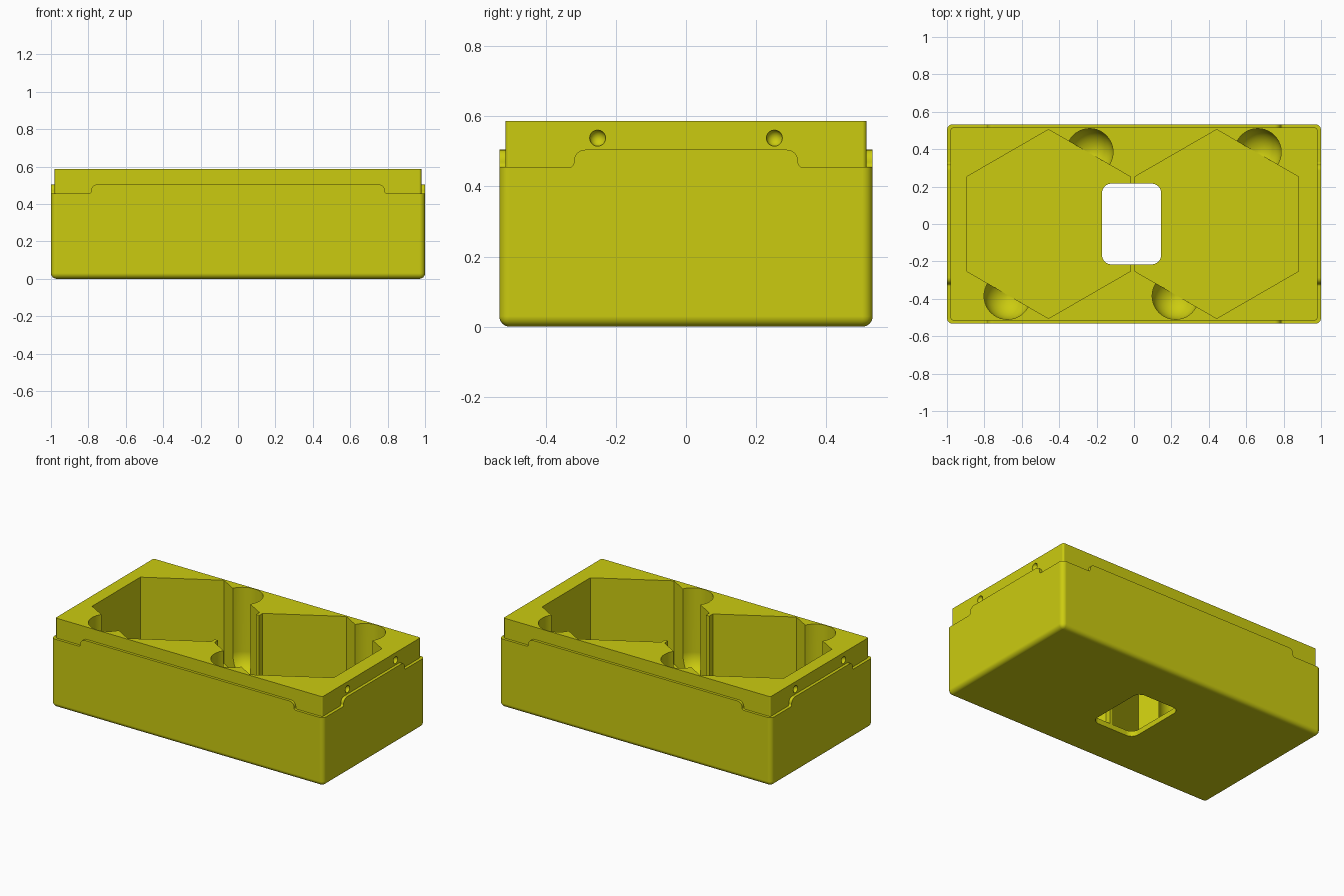
import bpy, bmesh, math
from mathutils import Vector

if "Cube" in bpy.data.objects:
    bpy.data.objects.remove(bpy.data.objects["Cube"])

HX, HY = 1.0, 0.5325            # outer half sizes
LX, LY = 0.98, 0.515            # lip half sizes
LEDGE, TAB, TOP, FLOOR = 0.455, 0.505, 0.587, 0.035

plastic = bpy.data.materials.new("yellow plastic")
plastic.use_nodes = True
colour = (0.60, 0.60, 0.005, 1)
plastic.diffuse_color = colour
plastic.node_tree.nodes["Principled BSDF"].inputs["Base Color"].default_value = colour


def make(name, bm, loc=(0, 0, 0)):
    bmesh.ops.recalc_face_normals(bm, faces=bm.faces)
    mesh = bpy.data.meshes.new(name)
    bm.to_mesh(mesh)
    bm.free()
    mesh.materials.append(plastic)
    ob = bpy.data.objects.new(name, mesh)
    ob.location = loc
    bpy.context.collection.objects.link(ob)
    return ob


def block(name, hx, hy, z0, z1, radius, loc=(0, 0), round_bottom=False):
    """Box with rounded upright edges and, if wanted, a rounded underside."""
    bm = bmesh.new()
    bmesh.ops.create_cube(bm, size=2)
    for v in bm.verts:
        v.co = (v.co.x * hx, v.co.y * hy, z1 if v.co.z > 0 else z0)
    edges = [e for e in bm.edges
             if abs(e.verts[0].co.z - e.verts[1].co.z) > 1e-4
             or (round_bottom and e.verts[0].co.z + e.verts[1].co.z < 2 * z0 + 1e-4)]
    bmesh.ops.bevel(bm, geom=edges, offset=radius, segments=6, profile=0.5, affect='EDGES')
    return make(name, bm, (*loc, 0))


def lathe(name, rings, sides, loc, turn=0.0):
    """Closed solid from stacked (radius, height) rings."""
    bm = bmesh.new()
    loops = []
    for r, z in rings:
        angles = [turn + math.tau * i / sides for i in range(sides)]
        loops.append([bm.verts.new((r * math.cos(a), r * math.sin(a), z)) for a in angles])
    for a, b in zip(loops, loops[1:]):
        for i in range(sides):
            j = (i + 1) % sides
            bm.faces.new((a[i], a[j], b[j], b[i]))
    bm.faces.new(loops[0][::-1])
    bm.faces.new(loops[-1])
    return make(name, bm, loc)


def tab_strip(name, half, depth, along_x):
    """Raised tab profile with rounded shoulders and feet, run across the box."""
    r_top, r_foot, z0 = 0.033, 0.012, 0.40
    side = []
    for i in range(5):          # foot fillet
        a = math.pi / 2 * i / 4
        side.append((half + r_foot * (1 - math.sin(a)), LEDGE + r_foot * (1 - math.cos(a))))
    for i in range(7):          # shoulder
        a = math.pi / 2 * i / 6
        side.append((half - r_top * (1 - math.cos(a)), TAB - r_top * (1 - math.sin(a))))
    side.insert(0, (half + r_foot, z0))
    profile = side + [(-u, z) for u, z in reversed(side)]
    bm = bmesh.new()
    face = bm.faces.new([bm.verts.new((u, -depth, z) if along_x else (-depth, u, z))
                         for u, z in profile])
    moved = bmesh.ops.extrude_face_region(bm, geom=[face])["geom"]
    step = Vector((0, 2 * depth, 0) if along_x else (2 * depth, 0, 0))
    bmesh.ops.translate(bm, vec=step, verts=[g for g in moved if isinstance(g, bmesh.types.BMVert)])
    return make(name, bm)


def combine(target, tool, operation):
    mod = target.modifiers.new(tool.name, 'BOOLEAN')
    mod.operation, mod.solver, mod.object = operation, 'EXACT', tool
    bpy.context.view_layer.objects.active = target
    bpy.ops.object.modifier_apply(modifier=mod.name)
    bpy.data.objects.remove(tool)


# Outer body, stepped rim tabs and inner lip
tray = block("twin_pocket_tray", HX, HY, 0, LEDGE, 0.03, round_bottom=True)
combine(tray, tab_strip("long_side_tabs", 0.785, HY, True), 'UNION')
combine(tray, tab_strip("short_side_tabs", 0.32, HX, False), 'UNION')
combine(tray, block("lip", LX, LY, 0.3, TOP, 0.012), 'UNION')

# Two six-sided pockets, each with two round-bottomed finger notches
R = 0.125
bowl = [(max(R * math.sin(math.pi / 2 * i / 8), 0.004),
         FLOOR + 0.001 + R * (1 - math.cos(math.pi / 2 * i / 8))) for i in range(9)]
for cx in (-0.457, 0.442):
    combine(tray, lathe("pocket", [(0.505, FLOOR), (0.505, 0.8)], 6, (cx, 0, 0), math.pi / 6),
            'DIFFERENCE')
    for s in (-1, 1):
        combine(tray, lathe("notch", bowl + [(R, 0.8)], 40, (cx + s * 0.22, s * 0.385, 0)),
                'DIFFERENCE')

# Central opening through the floor and dividing wall
combine(tray, block("opening", 0.158, 0.216, -0.2, 0.8, 0.05, (-0.013, 0)), 'DIFFERENCE')

# Snap dimples on both ends of the lip
r = 0.023
ball = [(max(r * math.sin(math.pi * i / 10), 0.001), -r * math.cos(math.pi * i / 10))
        for i in range(11)]
for sx in (-1, 1):
    for y in (-0.252, 0.252):
        combine(tray, lathe("dimple", ball, 20, (sx * LX, y, 0.538)), 'DIFFERENCE')

# Smooth rounded parts, crisp edges elsewhere
bpy.ops.object.select_all(action='DESELECT')
tray.select_set(True)
bpy.context.view_layer.objects.active = tray
bpy.ops.object.shade_smooth_by_angle(angle=math.radians(25))
weighted = tray.modifiers.new("even shading", 'WEIGHTED_NORMAL')
weighted.keep_sharp = True
